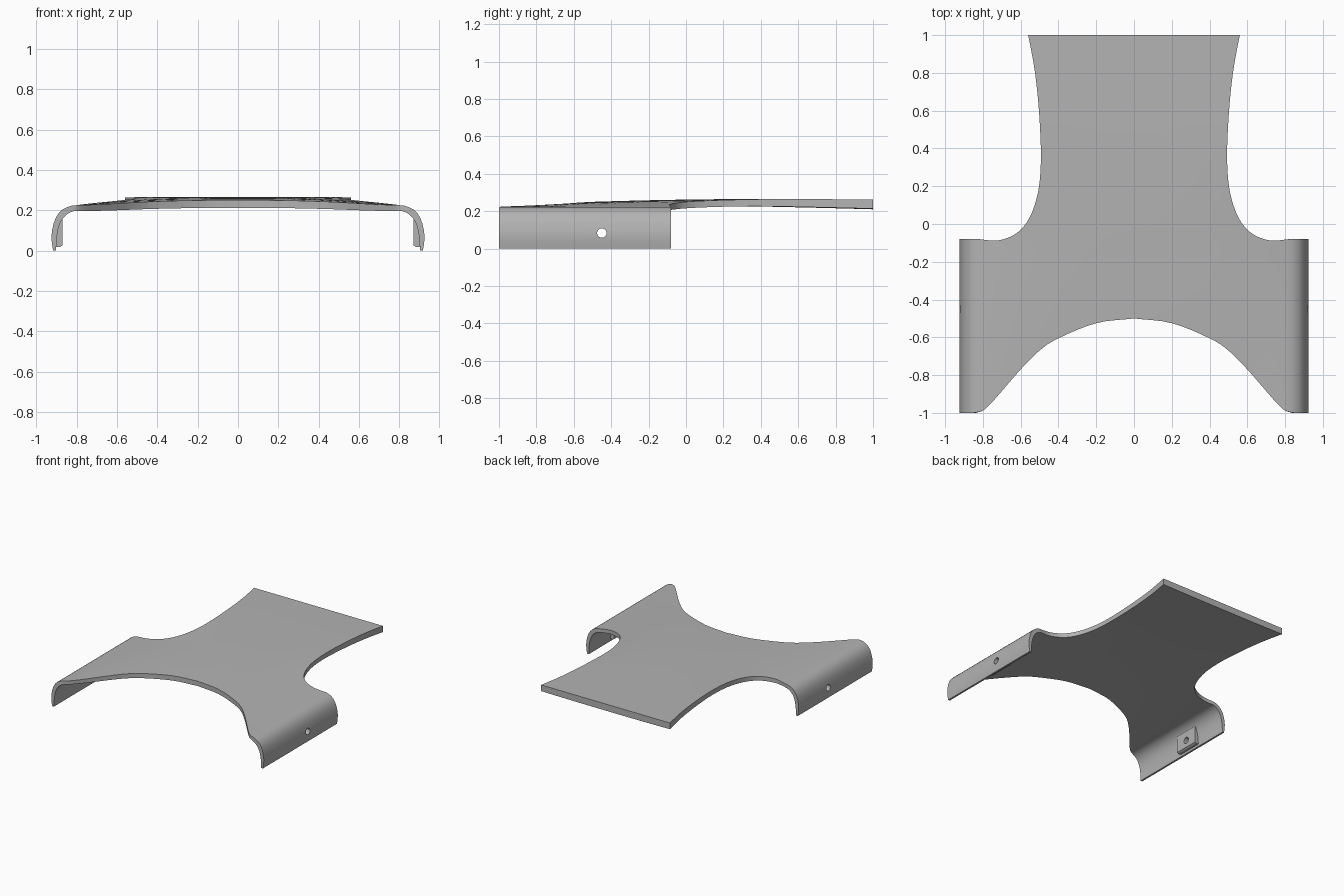
import bpy, bmesh
from mathutils import Vector

if "Cube" in bpy.data.objects:
    bpy.data.objects.remove(bpy.data.objects["Cube"], do_unlink=True)

grey = bpy.data.materials.new("plain grey")
grey.use_nodes = True
grey.diffuse_color = (0.45, 0.45, 0.45, 1)
grey.node_tree.nodes["Principled BSDF"].inputs["Base Color"].default_value = grey.diffuse_color

# Plan outline of the right half; beyond LIP the sheet is unrolled
LIP, END, STEP = 0.8, 1.0, 0.02
FRONT = [(0, -.5), (.2, -.525), (.4, -.605), (.5, -.67), (.6, -.77),
         (.7, -.885), (.76, -.953), (.8, -.988), (.84, -1)]
REAR = [(.82, -.08), (.75, -.088), (.7, -.083), (.64, -.06), (.59, -.02), (.55, .04),
        (.52, .12), (.5, .22), (.493, .35), (.497, .5), (.51, .68), (.53, .84), (.56, 1)]

# Rolled side walls: outer and inner skin at equal steps
OUTER = [(.8, .225), (.825, .222), (.85, .214), (.872, .202), (.89, .184), (.904, .162),
         (.914, .135), (.922, .1), (.925, .07), (.923, .035), (.917, 0)]
INNER = [(.8, .197), (.82, .194), (.837, .187), (.853, .176), (.866, .163), (.877, .146),
         (.886, .125), (.893, .1), (.898, .07), (.901, .03), (.902, 0)]


def smooth_path(points, steps=4):
    """Catmull-Rom curve through the points."""
    p = [Vector(q) for q in points]
    p = [2 * p[0] - p[1]] + p + [2 * p[-1] - p[-2]]
    out = []
    for a, b, c, d in zip(p, p[1:], p[2:], p[3:]):
        for i in range(steps):
            t = i / steps
            out.append(b + (c - a) * t / 2 + (2 * a - 5 * b + 4 * c - d) * t * t / 2
                       + (3 * b - a - 3 * c + d) * t ** 3 / 2)
    return out + [p[-2]]


def place(u, y, inner):
    """Map the flat sheet to the crowned deck and rolled walls."""
    side = 1 if u >= 0 else -1
    a = abs(u)
    if a > LIP:
        prof = INNER if inner else OUTER
        f = min((a - LIP) / STEP, len(prof) - 1.0)
        i = min(int(f), len(prof) - 2)
        q = Vector(prof[i]).lerp(Vector(prof[i + 1]), f - i)
        return Vector((side * q.x, y, q.y))
    crown = .265 - (.0185 if y < .4 else .008) * (y - .4) ** 2
    fall = (a / LIP) ** 3
    fade = 1 - max(0, min(1, (y + .05) / .5))
    z = crown + (.225 - crown) * fall * fade
    if inner:
        z -= .028 + .010 * (1 - fall) + .014 * max(0, y - .3) / .7
    return Vector((u, y, z))


def add_object(name, bm):
    bmesh.ops.recalc_face_normals(bm, faces=bm.faces[:])
    me = bpy.data.meshes.new(name)
    bm.to_mesh(me)
    bm.free()
    ob = bpy.data.objects.new(name, me)
    bpy.context.collection.objects.link(ob)
    me.materials.append(grey)
    return ob


def activate(ob):
    bpy.ops.object.select_all(action='DESELECT')
    ob.select_set(True)
    bpy.context.view_layer.objects.active = ob


# Shell: flat outline, sliced into a grid, thickened, then bent to shape
half = smooth_path(FRONT) + [Vector((END, -1)), Vector((END, -.08))] + smooth_path(REAR)
loop = half + [Vector((-p.x, p.y)) for p in reversed(half[1:])]
bm = bmesh.new()
bm.faces.new([bm.verts.new((p.x, p.y, 0)) for p in loop])
cuts_x = [i * .08 for i in range(-10, 11)]
cuts_x += [s * (LIP + STEP * i) for s in (-1, 1) for i in range(1, 10)]
cuts = [((x, 0, 0), (1, 0, 0)) for x in cuts_x]
cuts += [((0, -.95 + .1 * i, 0), (0, 1, 0)) for i in range(20)]
for co, no in cuts:
    bmesh.ops.bisect_plane(bm, geom=bm.verts[:] + bm.edges[:] + bm.faces[:],
                           dist=1e-5, plane_co=co, plane_no=no)
ext = bmesh.ops.extrude_face_region(bm, geom=bm.faces[:], use_keep_orig=True)
lower = {g for g in ext["geom"] if isinstance(g, bmesh.types.BMVert)}
for v in bm.verts:
    v.co = place(v.co.x, v.co.y, v in lower)
shell = add_object("curved_cover", bm)

# Flat bosses inside each wall, chamfered at the foot
BOSS = [(.87, .155), (.87, .025), (.882, .018), (.905, .018), (.905, .13), (.885, .16)]
parts = [shell]
for side, label in ((1, "left"), (-1, "right")):
    bm = bmesh.new()
    face = bm.faces.new([bm.verts.new((side * x, -.55, z)) for x, z in BOSS])
    ext = bmesh.ops.extrude_face_region(bm, geom=[face], use_keep_orig=True)
    bmesh.ops.translate(bm, vec=(0, .2, 0),
                        verts=[g for g in ext["geom"] if isinstance(g, bmesh.types.BMVert)])
    parts.append(add_object(label + "_screw_boss", bm))

# Screw hole drilled straight through both walls
bpy.ops.mesh.primitive_cylinder_add(vertices=32, radius=.025, depth=2.2,
                                    location=(0, -.45, .083), rotation=(0, 1.5708, 0))
drill = bpy.context.object
drill.name = "hole_cutter"
drill.hide_render = True
for ob in parts:
    activate(ob)
    mod = ob.modifiers.new("screw hole", 'BOOLEAN')
    mod.operation, mod.solver, mod.object = 'DIFFERENCE', 'EXACT', drill
    bpy.ops.object.modifier_apply(modifier=mod.name)
    bpy.ops.object.shade_smooth_by_angle(angle=.5)
bpy.data.objects.remove(drill, do_unlink=True)
